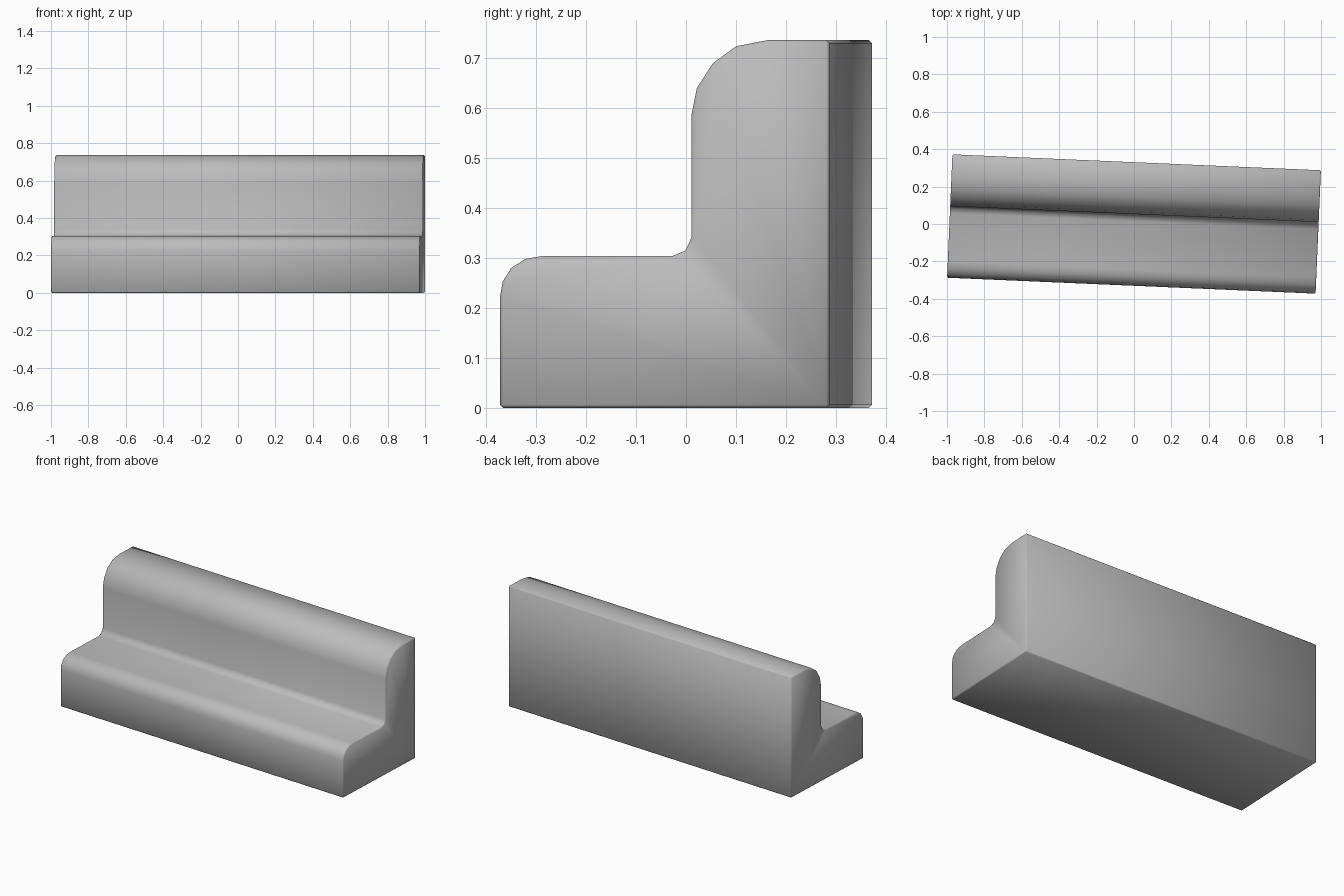
import bpy, bmesh, math

cube = bpy.data.objects.get("Cube")
if cube:
    bpy.data.objects.remove(cube, do_unlink=True)

# Upholstery colour
mat = bpy.data.materials.new("grey_upholstery")
mat.use_nodes = True
color = (0.5, 0.5, 0.5, 1)
mat.diffuse_color = color
mat.node_tree.nodes["Principled BSDF"].inputs["Base Color"].default_value = color

# Bench side profile: rounded seat front, fillet, rounded backrest top
LENGTH, YAW = 1.972, math.radians(-2.47)
profile = [
    (-0.33, 0), (-0.33, 0.225), (-0.325, 0.253), (-0.308, 0.28),
    (-0.28, 0.298), (-0.245, 0.304),
    (0.015, 0.304), (0.041, 0.315), (0.053, 0.34),
    (0.053, 0.585), (0.064, 0.64), (0.096, 0.69), (0.143, 0.724),
    (0.205, 0.736), (0.33, 0.736), (0.33, 0),
]

# Extrude the profile along the bench
bm = bmesh.new()
face = bm.faces.new([bm.verts.new((-LENGTH / 2, y, z)) for y, z in profile])
ext = bmesh.ops.extrude_face_region(bm, geom=[face])
verts = [g for g in ext["geom"] if isinstance(g, bmesh.types.BMVert)]
bmesh.ops.translate(bm, verts=verts, vec=(LENGTH, 0, 0))
bmesh.ops.recalc_face_normals(bm, faces=bm.faces)

# Slightly soften the square edges
sharp = [e for e in bm.edges if e.calc_face_angle(0) > math.radians(50)]
bmesh.ops.bevel(bm, geom=sharp, offset=0.006, segments=1, affect='EDGES')

mesh = bpy.data.meshes.new("bench_seat")
bm.to_mesh(mesh)
bm.free()
mesh.materials.append(mat)
bench = bpy.data.objects.new("bench_seat", mesh)
bpy.context.collection.objects.link(bench)
bench.rotation_euler.z = YAW

bpy.context.view_layer.objects.active = bench
bench.select_set(True)
bpy.ops.object.shade_smooth_by_angle(angle=math.radians(60))
